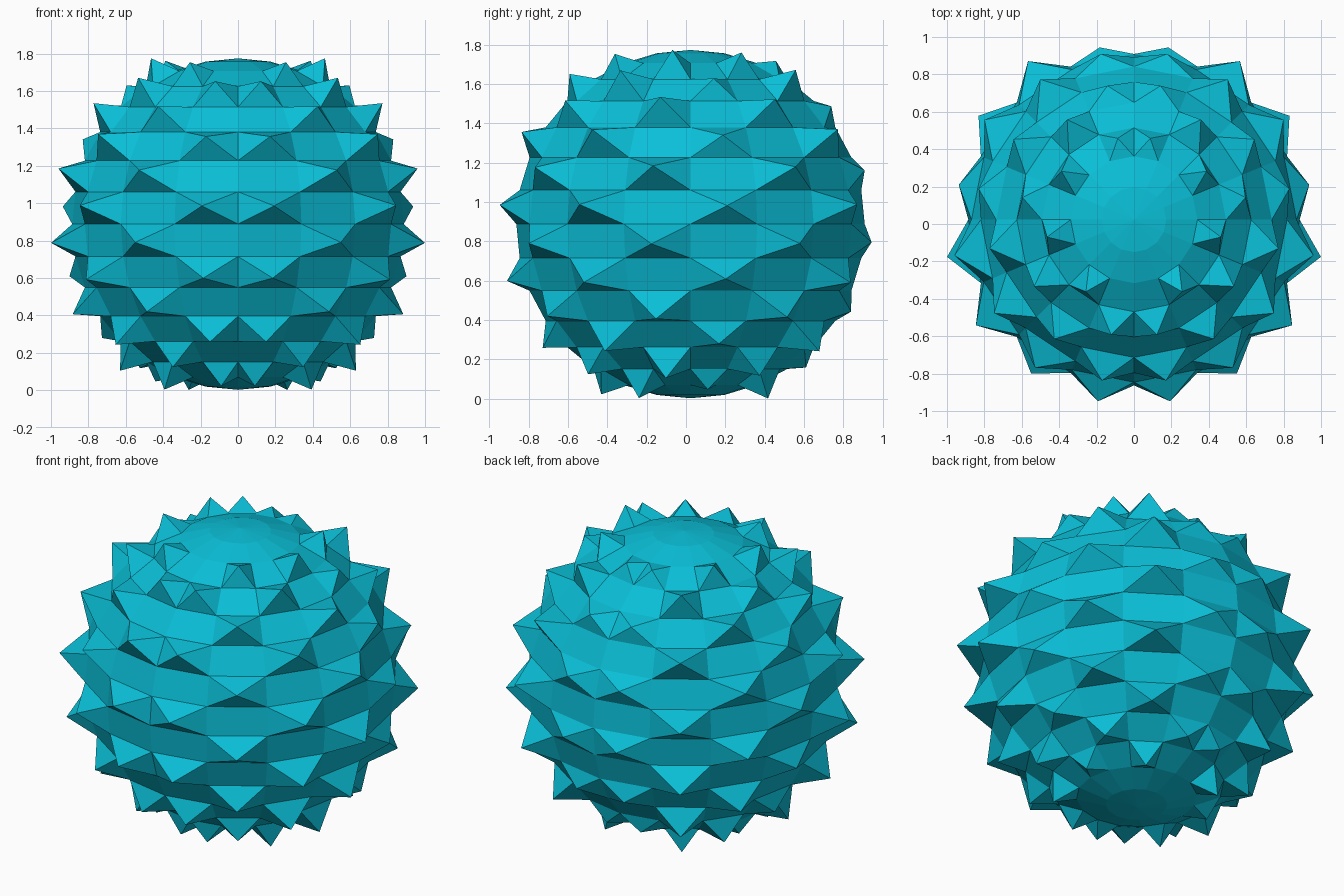
import bpy, bmesh, math
from mathutils import Vector

if "Cube" in bpy.data.objects:
    bpy.data.objects.remove(bpy.data.objects["Cube"])

RADIUS, SEGMENTS, RINGS = 0.886, 16, 16
STEP = math.pi / 16                      # ring spacing (segments are twice this)
CENTRE = Vector((0, 0.023, 0.888))
# tip distance for each column, from front (-y) round to back, mirrored in x
TIP = [0.995, 0.995, 1.022, 1.024, 0.96, 1.005, 1.025, 0.944]

teal = bpy.data.materials.new("bright_teal")
teal.diffuse_color = (0.003, 0.52, 0.68, 1)
teal.use_nodes = True
teal.node_tree.nodes["Principled BSDF"].inputs["Base Color"].default_value = teal.diffuse_color

# faceted ball
bm = bmesh.new()
bmesh.ops.create_uvsphere(bm, u_segments=SEGMENTS, v_segments=RINGS, radius=RADIUS)

# raise a pyramid spike on alternate faces, leaving the pole caps plain
for f in list(bm.faces):
    mid = f.calc_center_median()
    lat = math.asin(mid.z / mid.length)
    row = math.floor(lat / STEP)
    col = math.floor(math.atan2(abs(mid.x), -mid.y) / (2 * STEP))
    if -6 <= row <= 5 and (row + col) % 2 == 0:
        flat = mid.length
        az = (col + 0.5) * 2 * STEP
        lat = (row + 0.5) * STEP
        dist = flat + (TIP[col] - 0.865) * math.cos(lat) ** 0.3
        apex = bmesh.ops.poke(bm, faces=[f])["verts"][0]
        apex.co = dist * Vector((math.copysign(math.sin(az), mid.x) * math.cos(lat),
                                 -math.cos(az) * math.cos(lat), math.sin(lat)))

bmesh.ops.translate(bm, verts=bm.verts, vec=CENTRE)
bmesh.ops.recalc_face_normals(bm, faces=bm.faces)
mesh = bpy.data.meshes.new("spiky_ball")
bm.to_mesh(mesh)
bm.free()
mesh.materials.append(teal)
ball = bpy.data.objects.new("spiky_ball", mesh)
bpy.context.collection.objects.link(ball)
